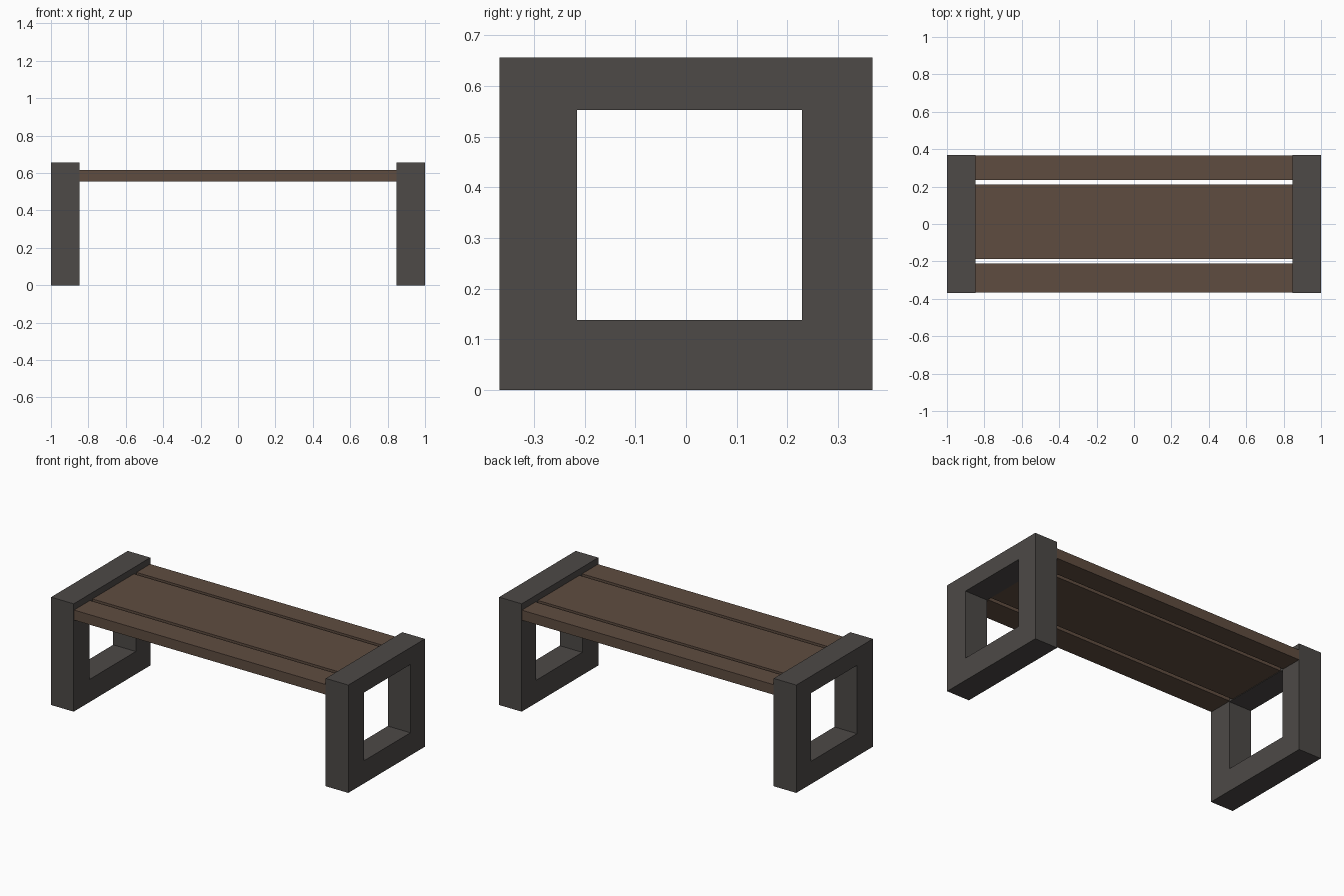
import bpy
import bmesh
from mathutils import Vector

cube = bpy.data.objects.get("Cube")
if cube:
    bpy.data.objects.remove(cube, do_unlink=True)


def make_material(name, color):
    mat = bpy.data.materials.new(name)
    mat.use_nodes = True
    mat.diffuse_color = color
    mat.node_tree.nodes["Principled BSDF"].inputs["Base Color"].default_value = color
    return mat


def finish(name, bm, mat):
    bmesh.ops.recalc_face_normals(bm, faces=bm.faces)
    mesh = bpy.data.meshes.new(name)
    bm.to_mesh(mesh)
    bm.free()
    mesh.materials.append(mat)
    obj = bpy.data.objects.new(name, mesh)
    bpy.context.collection.objects.link(obj)
    return obj


def rectangle(bm, x, y0, y1, z0, z1):
    corners = ((y0, z0), (y1, z0), (y1, z1), (y0, z1))
    return [bm.verts.new((x, y, z)) for y, z in corners]


def extrude_x(bm, distance):
    result = bmesh.ops.extrude_face_region(bm, geom=bm.faces[:])
    verts = [v for v in result["geom"] if isinstance(v, bmesh.types.BMVert)]
    bmesh.ops.translate(bm, verts=verts, vec=Vector((distance, 0, 0)))


steel = make_material("dark_grey_frame", (0.074, 0.067, 0.063, 1))
wood = make_material("brown_wood", (0.114, 0.073, 0.051, 1))

HALF_LENGTH, FRAME_WIDTH = 1.0, 0.152
INNER = HALF_LENGTH - FRAME_WIDTH

# Rectangular end frames, each a closed ring extruded along the bench
for name, x in (("right_frame", -HALF_LENGTH), ("left_frame", INNER)):
    bm = bmesh.new()
    outer = rectangle(bm, x, -0.368, 0.368, 0, 0.656)
    inner = rectangle(bm, x, -0.215, 0.229, 0.138, 0.553)
    for i in range(4):
        j = (i + 1) % 4
        bm.faces.new((outer[i], outer[j], inner[j], inner[i]))
    extrude_x(bm, FRAME_WIDTH)
    finish(name, bm, steel)

# Seat boards spanning between the frames
boards = {
    "front_board": (-0.365, -0.212),
    "middle_board": (-0.188, 0.212),
    "back_board": (0.235, 0.367),
}
for name, (y0, y1) in boards.items():
    bm = bmesh.new()
    bm.faces.new(rectangle(bm, -INNER, y0, y1, 0.556, 0.617))
    extrude_x(bm, 2 * INNER)
    finish(name, bm, wood)
